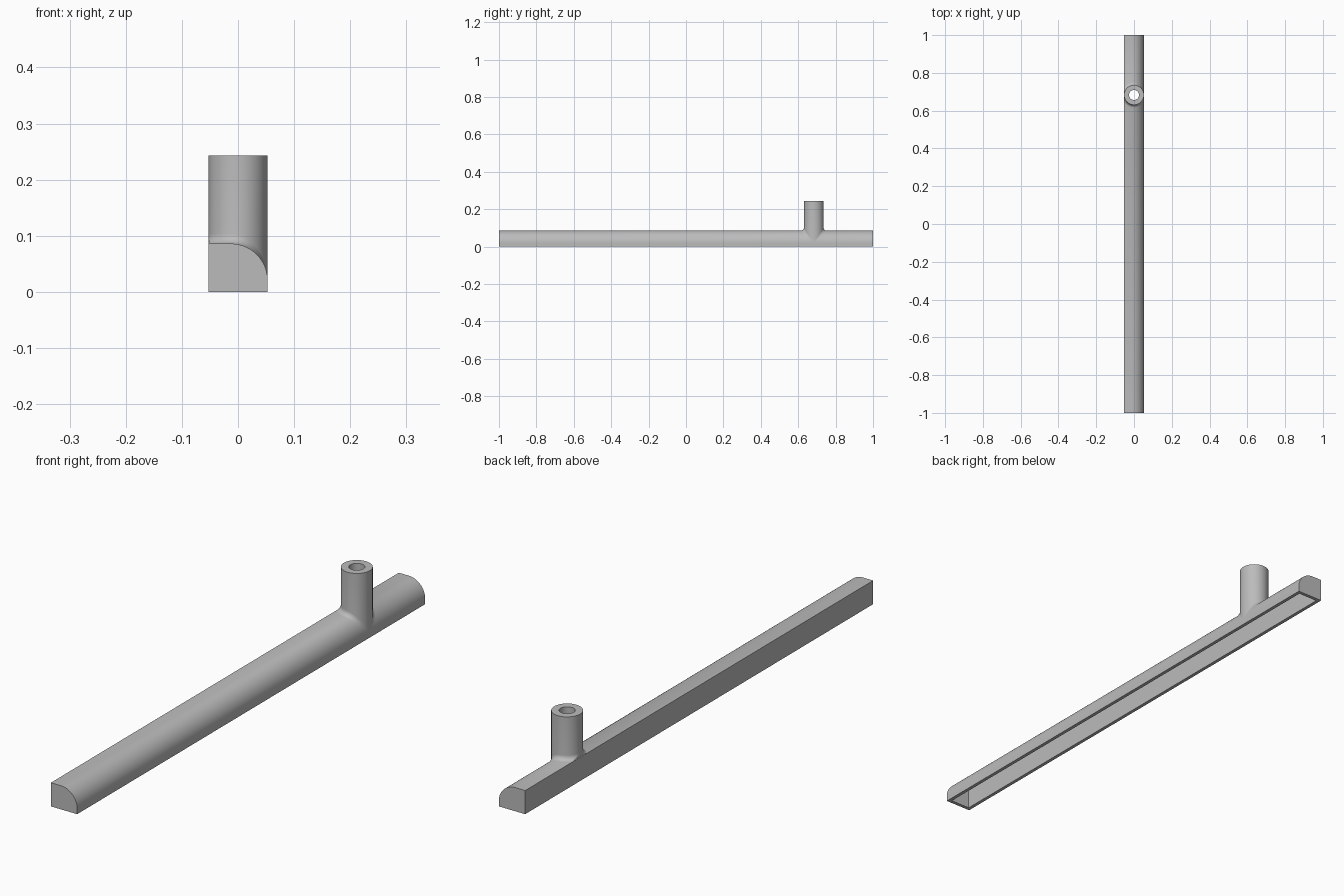
import bpy, bmesh, math

cube = bpy.data.objects.get("Cube")
if cube:
    bpy.data.objects.remove(cube, do_unlink=True)

HALF_W, HEIGHT, HALF_L = 0.053, 0.086, 1.0   # rail size
ARC_R, WALL = 0.066, 0.013                   # rounded shoulder, shell thickness
ARC_X, ARC_Z = HALF_W - ARC_R, HEIGHT - ARC_R
POST_Y, POST_R, POST_TOP, BORE_R = 0.683, 0.0525, 0.243, 0.0265
FILLET, SIDES = 0.018, 64

grey = bpy.data.materials.new("grey plastic")
grey.use_nodes = True
colour = (0.5, 0.5, 0.5, 1)
grey.diffuse_color = colour
grey.node_tree.nodes["Principled BSDF"].inputs["Base Color"].default_value = colour


def loft(name, rings):
    """Closed solid through a list of equal-length point rings."""
    bm = bmesh.new()
    loops = [[bm.verts.new(p) for p in ring] for ring in rings]
    n = len(loops[0])
    for a, b in zip(loops, loops[1:]):
        for i in range(n):
            j = (i + 1) % n
            bm.faces.new((a[i], a[j], b[j], b[i]))
    bm.faces.new(loops[0])
    bm.faces.new(loops[-1])
    bmesh.ops.recalc_face_normals(bm, faces=bm.faces)
    mesh = bpy.data.meshes.new(name)
    bm.to_mesh(mesh)
    bm.free()
    mesh.materials.append(grey)
    obj = bpy.data.objects.new(name, mesh)
    bpy.context.collection.objects.link(obj)
    return obj


def section(inset, bottom, y):
    """Quarter-round rail section at y, shrunk by the inset."""
    r = ARC_R - inset
    arc = [(ARC_X + r * math.cos(t), ARC_Z + r * math.sin(t))
           for t in (math.pi / 2 * i / 24 for i in range(25))]
    left, right = -HALF_W + inset, HALF_W - inset
    pts = [(left, bottom), (right, bottom)] + arc + [(left, HEIGHT - inset)]
    return [(x, y, z) for x, z in pts]


def surface_z(x):
    """Height of the rail's upper surface."""
    if x < ARC_X:
        return HEIGHT
    return ARC_Z + math.sqrt(max(0, ARC_R ** 2 - (x - ARC_X) ** 2))


def post_ring(t=None, z=None):
    """Ring round the post: fillet ring at angle t, or flat ring at z."""
    ring = []
    for i in range(SIDES):
        a = 2 * math.pi * i / SIDES
        f = FILLET * (1 - 0.9 * max(0, math.cos(a)) ** 3)
        r = POST_R + (f * (1 - math.sin(t)) if t is not None else 0)
        x = max(-POST_R, min(POST_R, r * math.cos(a)))
        h = z if z is not None else surface_z(x) + f * (1 - math.cos(t)) - 0.0004
        ring.append((x, POST_Y + r * math.sin(a), h))
    return ring


def disc(radius, z):
    return [(radius * math.cos(2 * math.pi * i / SIDES),
             POST_Y + radius * math.sin(2 * math.pi * i / SIDES), z)
            for i in range(SIDES)]


# Rail, and post with a flared foot that follows the rail
rail = loft("hollow_rail_with_post", [section(0, 0, -HALF_L), section(0, 0, HALF_L)])
foot = [(x, y, 0.008) for x, y, z in post_ring(t=0)]
fillet = [post_ring(t=math.pi / 2 * i / 8) for i in range(9)]
post = loft("post_joiner", [foot] + fillet + [post_ring(z=POST_TOP)])

# Hollow underside and bore through the post
end = HALF_L - WALL
cavity = loft("cavity_cutter", [section(WALL, -0.05, -end), section(WALL, -0.05, end)])
bore = loft("bore_cutter", [disc(BORE_R, -0.05), disc(BORE_R, POST_TOP + 0.05)])

for helper, operation in ((post, "UNION"), (cavity, "DIFFERENCE"), (bore, "DIFFERENCE")):
    mod = rail.modifiers.new(helper.name, "BOOLEAN")
    mod.operation, mod.object, mod.solver = operation, helper, "EXACT"
    helper.hide_render = True

# Bake the shape and drop the helpers
bpy.context.view_layer.update()
graph = bpy.context.evaluated_depsgraph_get()
baked = bpy.data.meshes.new_from_object(rail.evaluated_get(graph))
rail.modifiers.clear()
rail.data = baked
for helper in (post, cavity, bore):
    bpy.data.objects.remove(helper, do_unlink=True)

bpy.ops.object.select_all(action="DESELECT")
rail.select_set(True)
bpy.context.view_layer.objects.active = rail
bpy.ops.object.shade_smooth_by_angle(angle=math.radians(35))
